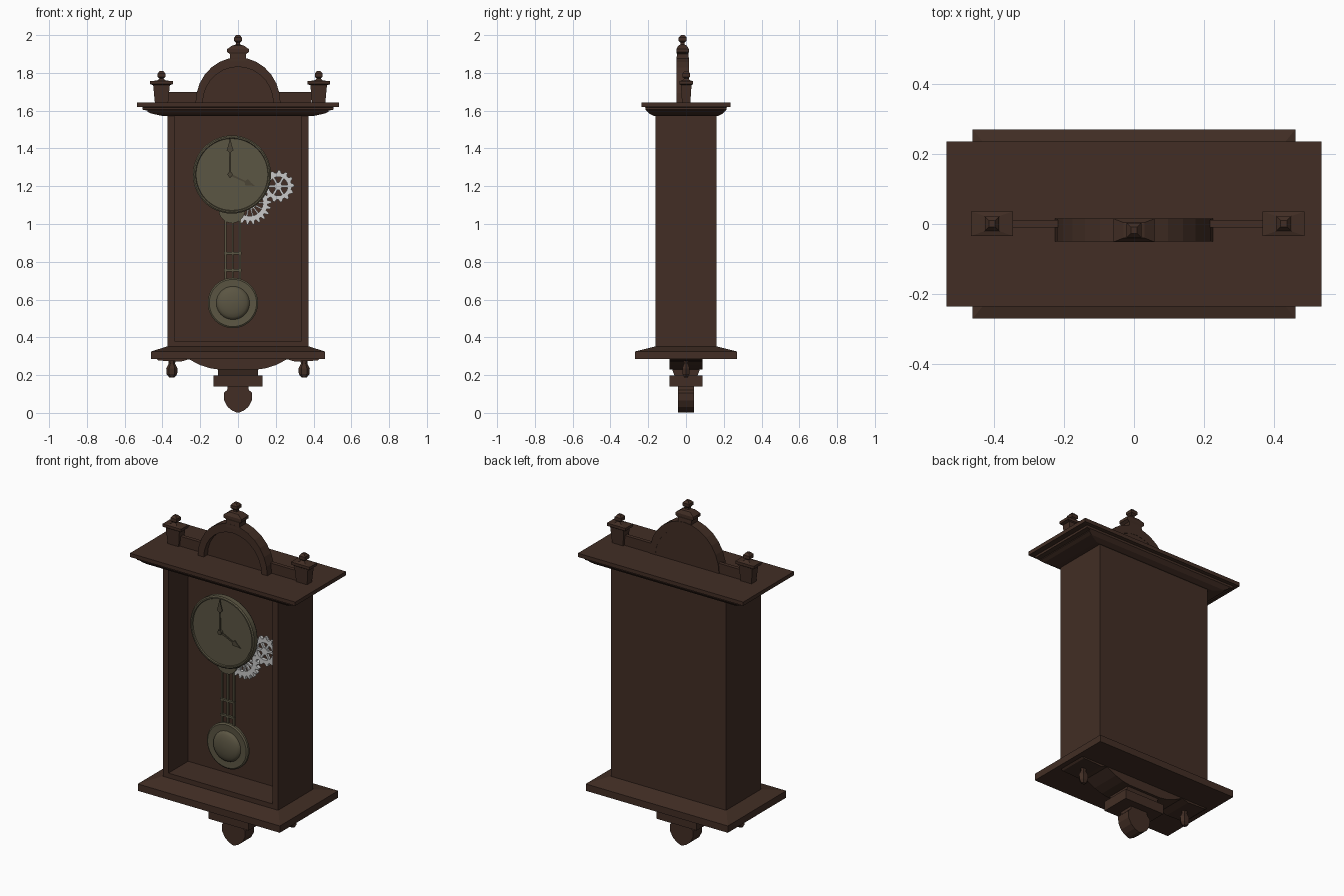
import bpy, bmesh, math
from math import sin, cos, pi

if "Cube" in bpy.data.objects:
    bpy.data.objects.remove(bpy.data.objects["Cube"])


def mat(name, rgb):
    m = bpy.data.materials.new(name)
    m.diffuse_color = (*rgb, 1)
    m.use_nodes = True
    m.node_tree.nodes["Principled BSDF"].inputs["Base Color"].default_value = m.diffuse_color
    return m


WOOD = mat("dark_walnut", (0.054, 0.027, 0.018))
BRASS = mat("aged_brass", (0.105, 0.092, 0.056))
HAND = mat("dark_brass", (0.07, 0.06, 0.037))
STEEL = mat("pale_steel", (0.58, 0.58, 0.58))


def finish(bm, name, m):
    bmesh.ops.recalc_face_normals(bm, faces=bm.faces)
    me = bpy.data.meshes.new(name)
    bm.to_mesh(me)
    bm.free()
    ob = bpy.data.objects.new(name, me)
    bpy.context.collection.objects.link(ob)
    me.materials.append(m)
    return ob


def loft(name, loops, m, close=False):
    """Skin equal-length point loops, capping the ends unless closed."""
    bm = bmesh.new()
    rows = [[bm.verts.new(p) for p in lp] for lp in loops]
    n = len(rows[0])
    pairs = list(zip(rows, rows[1:])) + ([(rows[-1], rows[0])] if close else [])
    for a, b in pairs:
        for i in range(n):
            j = (i + 1) % n
            bm.faces.new((a[i], a[j], b[j], b[i]))
    if not close:
        bm.faces.new(rows[0])
        bm.faces.new(rows[-1])
    return finish(bm, name, m)


def stack(name, x, y, levels, m=WOOD):
    """Square-section turning: levels are (z, half x, half y)."""
    return loft(name, [[(x - a, y - b, z), (x + a, y - b, z), (x + a, y + b, z), (x - a, y + b, z)]
                       for z, a, b in levels], m)


def box(name, x0, x1, y0, y1, z0, z1, m=WOOD):
    return stack(name, (x0 + x1) / 2, (y0 + y1) / 2,
                 [(z, (x1 - x0) / 2, (y1 - y0) / 2) for z in (z0, z1)], m)


def prism(name, pts, y0, y1, m=WOOD):
    return loft(name, [[(x, y, z) for x, z in pts] for y in (y0, y1)], m)


def mirrored(half):
    return half + [(-x, z) for x, z in reversed(half)]


def disc(name, cx, cz, prof, m, n=48):
    """Round turning about the y axis: prof is (radius, y)."""
    return loft(name, [[(cx + r * cos(2 * pi * i / n), y, cz + r * sin(2 * pi * i / n))
                        for i in range(n)] for r, y in prof], m)


def bar(name, cx, cz, ang, r0, r1, w, y0, y1, m):
    c, s = cos(ang), sin(ang)
    return prism(name, [(cx + u * c - v * s, cz + u * s + v * c)
                        for u, v in ((r0, -w), (r1, -w), (r1, w), (r0, w))], y0, y1, m)


def gear(name, cx, cz, ro, ri, hub, teeth, spokes, w, y0, y1):
    loops = []
    for i in range(teeth * 4):
        a = 2 * pi * i / (teeth * 4)
        r = ro if i % 4 < 2 else ro * 0.83
        loops.append([(cx + q * cos(a), y, cz + q * sin(a))
                      for q, y in ((r, y0), (r, y1), (ri, y1), (ri, y0))])
    loft(name + "_rim", loops, STEEL, close=True)
    disc(name + "_hub", cx, cz, [(hub, y0), (hub, y1)], STEEL, 16)
    for k in range(spokes):
        bar(name + "_spoke", cx, cz, 2 * pi * k / spokes, hub * 0.8, ri * 1.03, w,
            y0 + 0.002, y1 - 0.002, STEEL)


def hand(name, cx, cz, ang, L, y):
    half = [(-0.015, 0.006), (0.6 * L, 0.004), (0.66 * L, 0.018), (0.82 * L, 0.008), (L, 0.001)]
    c, s = cos(ang), sin(ang)
    pts = half + [(u, -v) for u, v in reversed(half)]
    prism(name, [(cx + u * c - v * s, cz + u * s + v * c) for u, v in pts], y, y + 0.004, HAND)


# Case: thick back, two sides, sill; open front
box("case_back", -0.373, 0.373, 0.02, 0.162, 0.345, 1.58)
for sx in (-1, 1):
    a, b = sorted((sx * 0.337, sx * 0.373))
    box("case_side", a, b, -0.162, 0.02, 0.345, 1.58)
box("case_sill", -0.337, 0.337, -0.162, 0.02, 0.345, 0.38)

# Cornice and base moulding
stack("cornice", 0, 0, [(1.572, 0.40, 0.17), (1.585, 0.46, 0.195), (1.595, 0.48, 0.205),
                        (1.60, 0.48, 0.21), (1.605, 0.505, 0.215), (1.618, 0.505, 0.215),
                        (1.62, 0.535, 0.235), (1.642, 0.535, 0.235)])
stack("base_plate", 0, 0, [(0.285, 0.46, 0.27), (0.325, 0.46, 0.27), (0.352, 0.375, 0.163)])

# Hanging apron and pendant below the base
prism("apron", mirrored([(-0.435, 0.288), (-0.42, 0.277), (-0.30, 0.272), (-0.26, 0.284),
                         (-0.20, 0.253), (-0.15, 0.237), (-0.105, 0.23)]), -0.088, 0.088)
stack("apron_neck", 0, 0, [(0.195, 0.105, 0.06), (0.235, 0.105, 0.075)])
stack("apron_block", 0, 0, [(0.14, 0.13, 0.087), (0.197, 0.13, 0.087)])
prism("pendant", mirrored([(-0.055, 0.142), (-0.057, 0.122), (-0.075, 0.105), (-0.073, 0.065),
                           (-0.055, 0.032), (-0.03, 0.012), (-0.004, 0.001)]), -0.042, 0.042)
for sx in (-1, 1):
    loft("drop_finial", [[(sx * 0.35 + r * cos(k * pi / 3), 0.75 * r * sin(k * pi / 3), z)
                          for k in range(6)]
                         for z, r in ((0.188, 0.014), (0.205, 0.028), (0.235, 0.03),
                                      (0.26, 0.017), (0.288, 0.02))], WOOD)

# Arched crest: solid backing with a raised front rim
N = 14
arc = [(cos(pi * i / N), sin(pi * i / N)) for i in range(N + 1)]
prism("crest_panel", [(0.215 * c, 1.64 + 0.235 * s) for c, s in arc], -0.015, 0.015)
loft("crest_rim", [[(a * c, y, 1.64 + b * s) for a, b, y in
                    ((0.225, 0.242, -0.05), (0.225, 0.242, 0.016),
                     (0.187, 0.192, 0.016), (0.187, 0.192, -0.05))] for c, s in arc], WOOD)
box("crest_rail", -0.37, 0.39, -0.01, 0.012, 1.64, 1.70)

# Crest finial
stack("crest_finial", 0, -0.018, [(1.86, 0.043, 0.033), (1.90, 0.043, 0.03), (1.91, 0.058, 0.033),
                                  (1.926, 0.058, 0.033), (1.945, 0.03, 0.022), (1.95, 0.011, 0.011),
                                  (1.96, 0.011, 0.011), (1.97, 0.021, 0.021), (1.987, 0.021, 0.021),
                                  (2.0, 0.009, 0.009)])
# Corner posts with small finials
for x in (-0.405, 0.427):
    stack("corner_post", x, 0.001, [(1.64, 0.035, 0.022), (1.735, 0.044, 0.028), (1.74, 0.06, 0.035),
                                    (1.756, 0.06, 0.035), (1.76, 0.022, 0.022), (1.77, 0.01, 0.01),
                                    (1.778, 0.02, 0.02), (1.797, 0.02, 0.02), (1.81, 0.009, 0.009)])

# Dial with rim, hands and movement drum behind it
DX, DZ = -0.032, 1.262
disc("dial", DX, DZ, [(0.2, -0.06), (0.207, -0.07), (0.207, -0.1), (0.2, -0.105),
                      (0.193, -0.105), (0.19, -0.098)], BRASS)
disc("movement_drum", DX, 1.075, [(0.07, -0.03), (0.07, -0.065)], BRASS, 32)
disc("dial_arbor", -0.042, 1.262, [(0.013, 0.02), (0.013, -0.113)], HAND, 16)
hand("minute_hand", -0.042, 1.262, pi / 2, 0.195, -0.11)
hand("hour_hand", -0.042, 1.262, math.radians(-25), 0.145, -0.105)

# Pendulum
for x in (-0.066, -0.028, 0.011):
    box("pendulum_rod", x - 0.005, x + 0.005, -0.058, -0.048, 0.69, 1.05, BRASS)
for z in (0.845, 0.755):
    box("pendulum_crossbar", -0.073, 0.018, -0.061, -0.046, z - 0.006, z + 0.006, BRASS)
bob = disc("pendulum_bob", -0.027, 0.582,
           [(0.12, -0.035), (0.133, -0.045), (0.133, -0.058), (0.125, -0.064), (0.092, -0.062)]
           + [(0.088 * cos(t), -0.062 - 0.028 * sin(t)) for t in (0, 0.3, 0.6, 0.9, 1.2, 1.5)], BRASS)
bpy.context.view_layer.objects.active = bob
bob.select_set(True)
bpy.ops.object.shade_smooth_by_angle(angle=math.radians(35))

# Exposed gears
gear("large_gear", 0.062, 1.112, 0.115, 0.07, 0.035, 22, 14, 0.004, -0.055, -0.035)
gear("small_gear", 0.213, 1.2, 0.085, 0.05, 0.02, 13, 6, 0.006, -0.06, -0.04)
